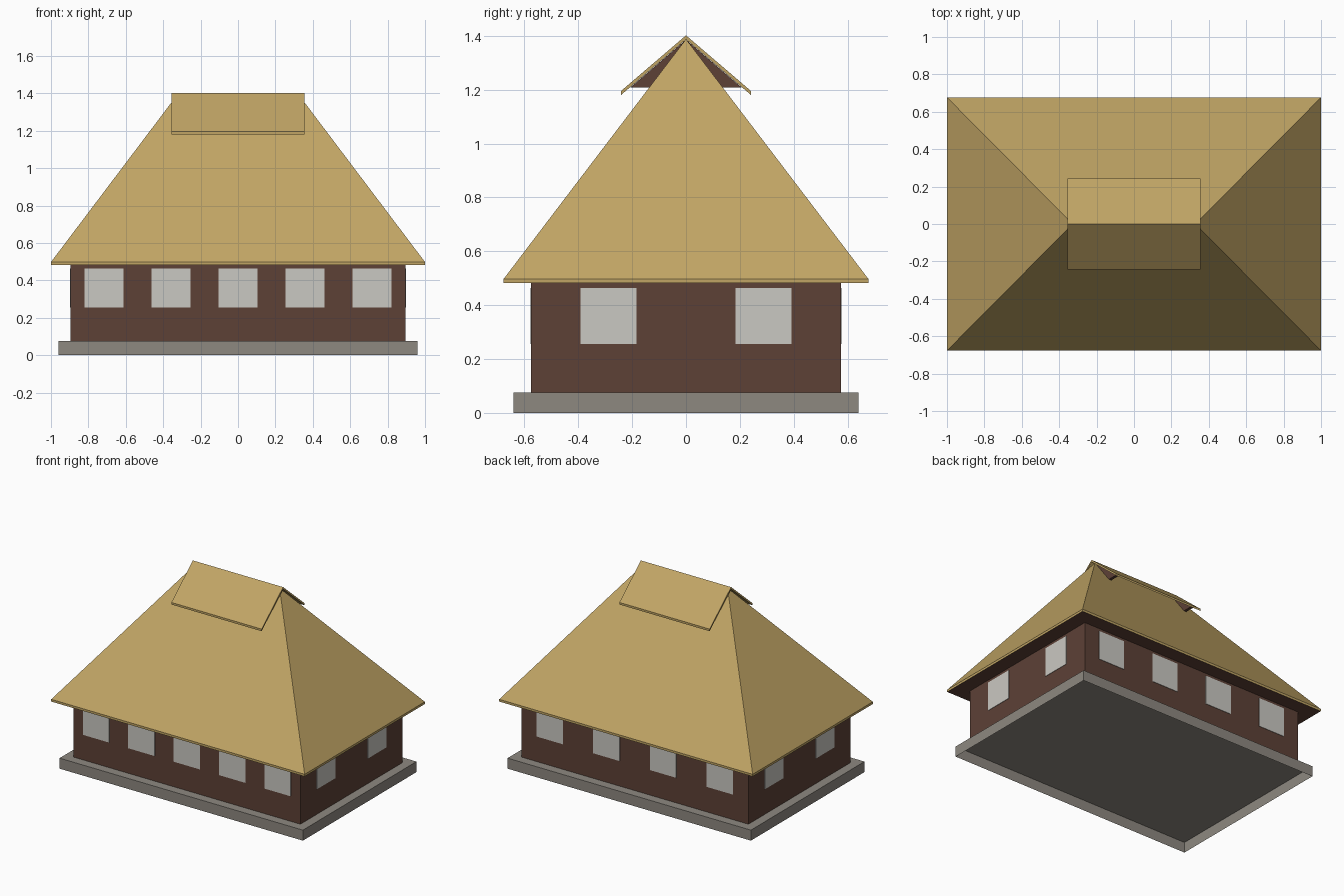
import bpy, bmesh

if "Cube" in bpy.data.objects:
    bpy.data.objects.remove(bpy.data.objects["Cube"])


def material(name, rgb):
    lin = [((c / 255 + 0.055) / 1.055) ** 2.4 for c in rgb]
    m = bpy.data.materials.new(name)
    m.diffuse_color = (*lin, 1)
    m.use_nodes = True
    m.node_tree.nodes["Principled BSDF"].inputs["Base Color"].default_value = m.diffuse_color
    return m


STRAW = material("straw thatch", (193, 165, 101))
BROWN = material("brown timber", (93, 65, 54))
GLASS = material("pale window", (202, 200, 194))
STONE = material("grey stone", (141, 136, 128))


def build(name, verts, faces, *mats):
    """Mesh object with outward normals."""
    me = bpy.data.meshes.new(name)
    me.from_pydata(verts, [], faces)
    bm = bmesh.new()
    bm.from_mesh(me)
    bmesh.ops.recalc_face_normals(bm, faces=bm.faces)
    bm.to_mesh(me)
    bm.free()
    for m in mats:
        me.materials.append(m)
    ob = bpy.data.objects.new(name, me)
    bpy.context.collection.objects.link(ob)
    return ob


def box(name, lo, hi, mat, skip_bottom=False):
    v = [(x, y, z) for z in (lo[2], hi[2])
         for x, y in ((lo[0], lo[1]), (hi[0], lo[1]), (hi[0], hi[1]), (lo[0], hi[1]))]
    f = [(i, (i + 1) % 4, (i + 1) % 4 + 4, i + 4) for i in range(4)] + [(4, 5, 6, 7)]
    if not skip_bottom:
        f.append((3, 2, 1, 0))
    return build(name, v, f, mat)


def prism_x(name, profile, x0, x1, mat):
    """Extrude a (y, z) profile along x."""
    n = len(profile)
    v = [(x, y, z) for x in (x0, x1) for y, z in profile]
    f = [(i, (i + 1) % n, (i + 1) % n + n, i + n) for i in range(n)]
    f += [tuple(range(n)), tuple(range(2 * n - 1, n - 1, -1))]
    return build(name, v, f, mat)


# Stone plinth (hollow below) and timber walls
WX, WY = 0.895, 0.575
box("plinth", (-0.96, -0.64, 0), (0.96, 0.64, 0.075), STONE, True)
box("walls", (-WX, -WY, 0.075), (WX, WY, 0.482), BROWN, True)

# Windows: five in front, four behind, two on each end
HALF, Z0, Z1, T = 0.104, 0.255, 0.463, 0.003
for side, sign, count in (("front", -1, 5), ("back", 1, 4)):
    for i in range(count):
        c = -WX + (i + 0.5) * 2 * WX / count
        box(f"{side}_window_{i + 1}", (c - HALF, sign * WY - T, Z0),
            (c + HALF, sign * WY + T, Z1), GLASS)
for side, sign in (("left", -1), ("right", 1)):
    for i in range(2):
        c = -WY + (i + 0.5) * WY
        box(f"{side}_window_{i + 1}", (sign * WX - T, c - HALF, Z0),
            (sign * WX + T, c + HALF, Z1), GLASS)

# Hipped thatch roof with a thin eave edge and a timber soffit
EX, EY, RX = 1.0, 0.677, 0.328
corners = ((-EX, -EY), (EX, -EY), (EX, EY), (-EX, EY))
verts = [(x, y, z) for z in (0.482, 0.498) for x, y in corners]
verts += [(-RX, 0, 1.388), (RX, 0, 1.388)]
faces = [(i, (i + 1) % 4, (i + 1) % 4 + 4, i + 4) for i in range(4)]
faces += [(4, 5, 9, 8), (5, 6, 9), (6, 7, 8, 9), (7, 4, 8), (3, 2, 1, 0)]
roof = build("roof", verts, faces, STRAW, BROWN)
for p in roof.data.polygons:
    p.material_index = 1 if p.normal.z < -0.9 else 0

# Ridge cap with timber gablets under its ends
prism_x("ridge_cap", [(0, 1.402), (0.242, 1.195), (0.242, 1.18), (0, 1.387),
                      (-0.242, 1.18), (-0.242, 1.195)], -0.356, 0.356, STRAW)
for side, sign in (("left", -1), ("right", 1)):
    prism_x(f"{side}_gablet", [(0, 1.386), (0.206, 1.209), (-0.206, 1.209)],
            sign * 0.305, sign * 0.325, BROWN)
